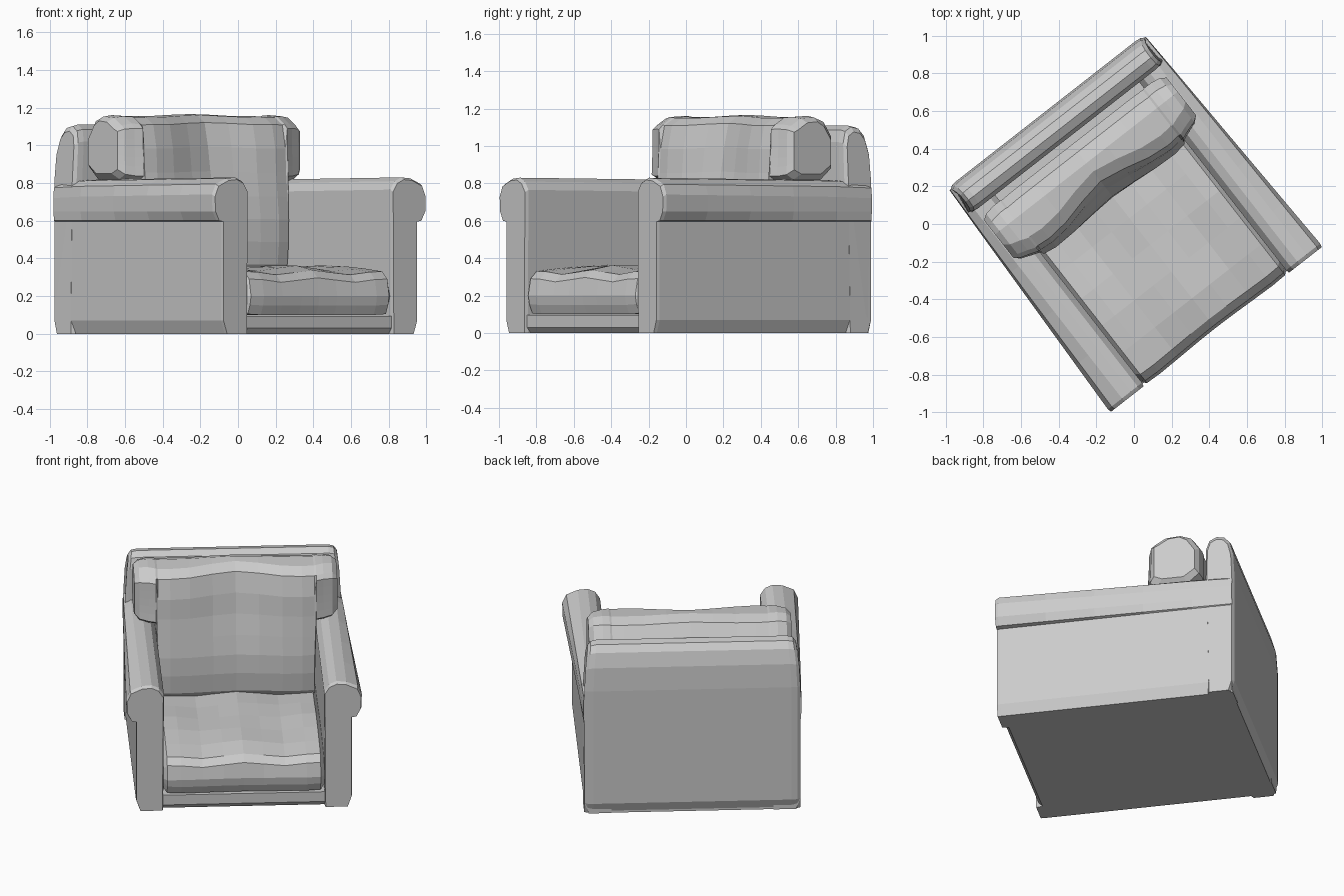
import bpy, bmesh, math
from mathutils import Matrix

if "Cube" in bpy.data.objects:
    bpy.data.objects.remove(bpy.data.objects["Cube"])

TURN = Matrix.Rotation(math.radians(38), 4, 'Z')   # the chair stands turned

fabric = bpy.data.materials.new("grey fabric")
fabric.use_nodes = True
GREY = (0.6, 0.6, 0.6, 1)
fabric.diffuse_color = GREY
fabric.node_tree.nodes["Principled BSDF"].inputs["Base Color"].default_value = GREY


def loft(name, rings):
    """Skin a list of closed rings and cap both ends."""
    bm = bmesh.new()
    rows = [[bm.verts.new(p) for p in ring] for ring in rings]
    n = len(rows[0])
    for a, b in zip(rows, rows[1:]):
        for i in range(n):
            j = (i + 1) % n
            bm.faces.new((a[i], a[j], b[j], b[i]))
    bm.faces.new(rows[0])
    bm.faces.new(rows[-1])
    bmesh.ops.recalc_face_normals(bm, faces=bm.faces)
    mesh = bpy.data.meshes.new(name)
    bm.to_mesh(mesh)
    bm.free()
    mesh.materials.append(fabric)
    ob = bpy.data.objects.new(name, mesh)
    bpy.context.collection.objects.link(ob)
    ob.matrix_world = TURN
    return ob


def hump(t, centre, width):
    return math.exp(-((t - centre) / width) ** 2)


# base tray under the seat
loft("base", [[(x * s, y, z) for x, y in ((-1, f), (1, f), (1, 0.74), (-1, 0.74))]
              for s, f, z in ((0.62, -0.67, 0), (0.64, -0.695, 0.03), (0.64, -0.695, 0.095))])

# arms: upright panel with a roll that flares outward towards the front
PANEL = [(0.49, 0.0), (0.63, 0.0), (0.655, 0.07), (0.655, 0.595)]
ROLL = [(0.685, 0.6), (0.712, 0.65), (0.715, 0.74), (0.69, 0.795),
        (0.62, 0.825), (0.56, 0.83), (0.515, 0.81), (0.485, 0.765)]
for side, label in ((1, "left"), (-1, "right")):
    rings = []
    for y, inset in ((-0.71, 0.012), (-0.69, 0), (-0.4, 0), (-0.1, 0),
                     (0.2, 0), (0.5, 0), (0.745, 0.005)):
        t = (0.745 - y) / 1.45
        ring = list(PANEL)
        for x, z in ROLL:
            if x > 0.655:
                x = 0.655 + (x - 0.655) * (0.12 + 0.88 * t)
            ring.append((x, z - 0.015 * (1 - t) * (z > 0.7)))
        rings.append([(side * (0.59 + (x - 0.59) * (1 - inset * 4)), y,
                       z if z < 0.01 else z - inset * (z > 0.7)) for x, z in ring])
    loft(label + "_arm", rings)

# tall back panel, with its top rolled forward
BACK = [(0.59, 0.0), (0.735, 0.0), (0.76, 0.07), (0.76, 0.82), (0.75, 0.97),
        (0.725, 1.06), (0.69, 1.1), (0.64, 1.11), (0.595, 1.085), (0.575, 1.02), (0.575, 0.8)]


def back_ring(x, inset):
    ring = []
    for y, z in BACK:
        top = max(0, z - 0.8) / 0.31
        ring.append((x * (1 - 0.035 * top ** 2),
                     0.665 + (y - 0.665) * (1 - inset * 5), z - inset * top))
    return ring


loft("back_panel", [back_ring(x, i) for x, i in
                    ((-0.655, 0.035), (-0.635, 0.008), (-0.6, 0), (-0.2, 0), (0.2, 0),
                     (0.6, 0), (0.635, 0.008), (0.655, 0.035))])


# seat cushion: boxy section in depth and height, skinned across the width
def seat_ring(x, squash):
    sag = 0.012 * math.cos(x * 13) * (1 - squash)
    low, high = 0.1 + 0.03 * squash, 0.335 - 0.03 * squash + sag
    front = -0.705 + 0.03 * squash + 0.012 * hump(x, 0, 0.3)
    ring = [(x, 0.4, low), (x, front + 0.02, low), (x, front, low + 0.05),
            (x, front - 0.008, 0.2), (x, front + 0.008, high - 0.05),
            (x, front + 0.05, high - 0.01)]
    for y in (-0.5, -0.32, -0.14, 0.04, 0.22, 0.4):
        ring.append((x, y, high + 0.018 * hump(y, -0.2, 0.4)
                     + 0.005 * math.sin(9 * y + 7 * x)))
    return ring


loft("seat_cushion", [seat_ring(x, s) for x, s in
                      ((-0.49, 1), (-0.465, 0.15), (-0.38, 0), (-0.25, 0), (-0.12, 0), (0, 0),
                       (0.12, 0), (0.25, 0), (0.38, 0), (0.465, 0.15), (0.49, 1))])


# T-shaped back pillow: wings rest on the arms, middle drops to the seat
def pillow_ring(x, squash, low):
    high = 1.16 - 0.035 * squash + 0.006 * math.cos(x * 9)
    dip = 0.075 * hump(x, 0, 0.22)
    back = 0.535 - 0.03 * squash

    def front(z):
        bulge = 0.035 * hump(z, 0.55, 0.25) * (1 - squash)
        return (0.19 + 0.05 * squash + dip * (0.3 + 0.7 * hump(z, 1.1, 0.35)) - bulge
                + 0.03 * hump(abs(x), 0.56, 0.06))

    body = high - low
    ring = [(x, back - 0.07, low), (x, front(low) + 0.05, low)]
    for f in (0.08, 0.22, 0.36, 0.5, 0.65, 0.8):
        z = low + body * f
        ring.append((x, front(z), z))
    ring += [(x, front(high) + 0.025, high - 0.045), (x, front(high) + 0.09, high - 0.006),
             (x, 0.41, high), (x, back - 0.05, high - 0.025), (x, back, high - 0.1),
             (x, back, max(low + 0.05, 0.88))]
    return ring


HALF = [(0.615, 1, 0.85), (0.585, 0.3, 0.82), (0.53, 0, 0.81), (0.486, 0, 0.81),
        (0.474, 0.1, 0.3), (0.4, 0, 0.3), (0.28, 0, 0.3), (0.14, 0, 0.3)]
loft("back_pillow", [pillow_ring(-x, s, l) for x, s, l in HALF] + [pillow_ring(0, 0, 0.3)]
     + [pillow_ring(x, s, l) for x, s, l in reversed(HALF)])
